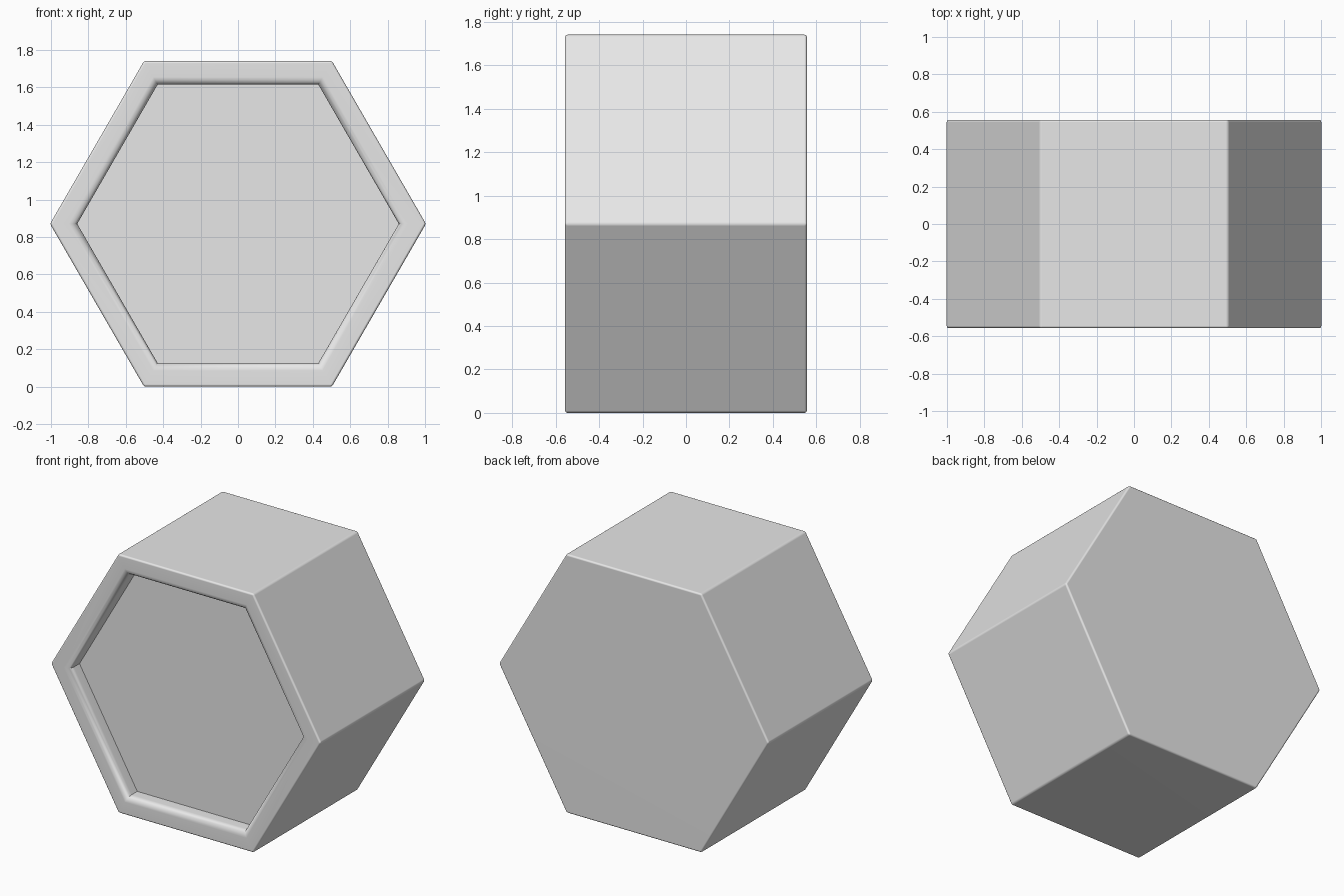
import bpy, bmesh, math
from mathutils import Matrix, Vector

cube = bpy.data.objects.get("Cube")
if cube:
    bpy.data.objects.remove(cube, do_unlink=True)

RADIUS = 1.005
DEPTH = 1.114
RIM = 0.126
RECESS = 0.1
HEIGHT = RADIUS * math.sqrt(3) / 2

# Single flat grey
grey = bpy.data.materials.new("light_grey")
grey.use_nodes = True
grey.diffuse_color = (0.8, 0.8, 0.8, 1)
grey.node_tree.nodes["Principled BSDF"].inputs["Base Color"].default_value = grey.diffuse_color

# Hexagonal prism lying along y, with corners at left and right
bm = bmesh.new()
bmesh.ops.create_cone(bm, cap_ends=True, segments=6, radius1=RADIUS, radius2=RADIUS, depth=DEPTH)
corner = max(bm.verts, key=lambda v: v.co.x).co
turn = -math.atan2(corner.y, corner.x)
bmesh.ops.transform(bm, verts=bm.verts, matrix=Matrix.Rotation(math.pi / 2, 4, 'X') @ Matrix.Rotation(turn, 4, 'Z'))

# Soft outer edges
bmesh.ops.bevel(bm, geom=bm.edges[:], offset=0.012, segments=3, profile=0.5, affect='EDGES')

# Recessed front panel
bm.normal_update()
front = min(bm.faces, key=lambda f: (round(f.calc_center_median().y, 3), -f.calc_area()))
bmesh.ops.inset_region(bm, faces=[front], thickness=RIM - 0.012, use_even_offset=True)
lip = list(front.edges)
panel = bmesh.ops.extrude_discrete_faces(bm, faces=[front])["faces"][0]
bmesh.ops.translate(bm, verts=panel.verts, vec=Vector((0, RECESS, 0)))

# Rounded lip around the recess
lip_y = -DEPTH / 2
lip = [e for e in bm.edges if all(abs(v.co.y - lip_y) < 1e-4 for v in e.verts)
       and any(abs(f.normal.y) < 0.1 or f.calc_center_median().y > lip_y + 0.03 for f in e.link_faces)]
bmesh.ops.bevel(bm, geom=lip, offset=0.04, segments=4, profile=0.5, affect='EDGES')
bmesh.ops.recalc_face_normals(bm, faces=bm.faces)

mesh = bpy.data.meshes.new("hexagonal_cell")
bm.to_mesh(mesh)
bm.free()
mesh.materials.append(grey)
cell = bpy.data.objects.new("hexagonal_cell", mesh)
cell.location.z = HEIGHT
bpy.context.collection.objects.link(cell)

# Smooth bevels with flat large faces
bpy.ops.object.select_all(action='DESELECT')
cell.select_set(True)
bpy.context.view_layer.objects.active = cell
bpy.ops.object.shade_smooth_by_angle(angle=math.radians(40))
weighted = cell.modifiers.new("flat_face_normals", 'WEIGHTED_NORMAL')
weighted.keep_sharp = True
